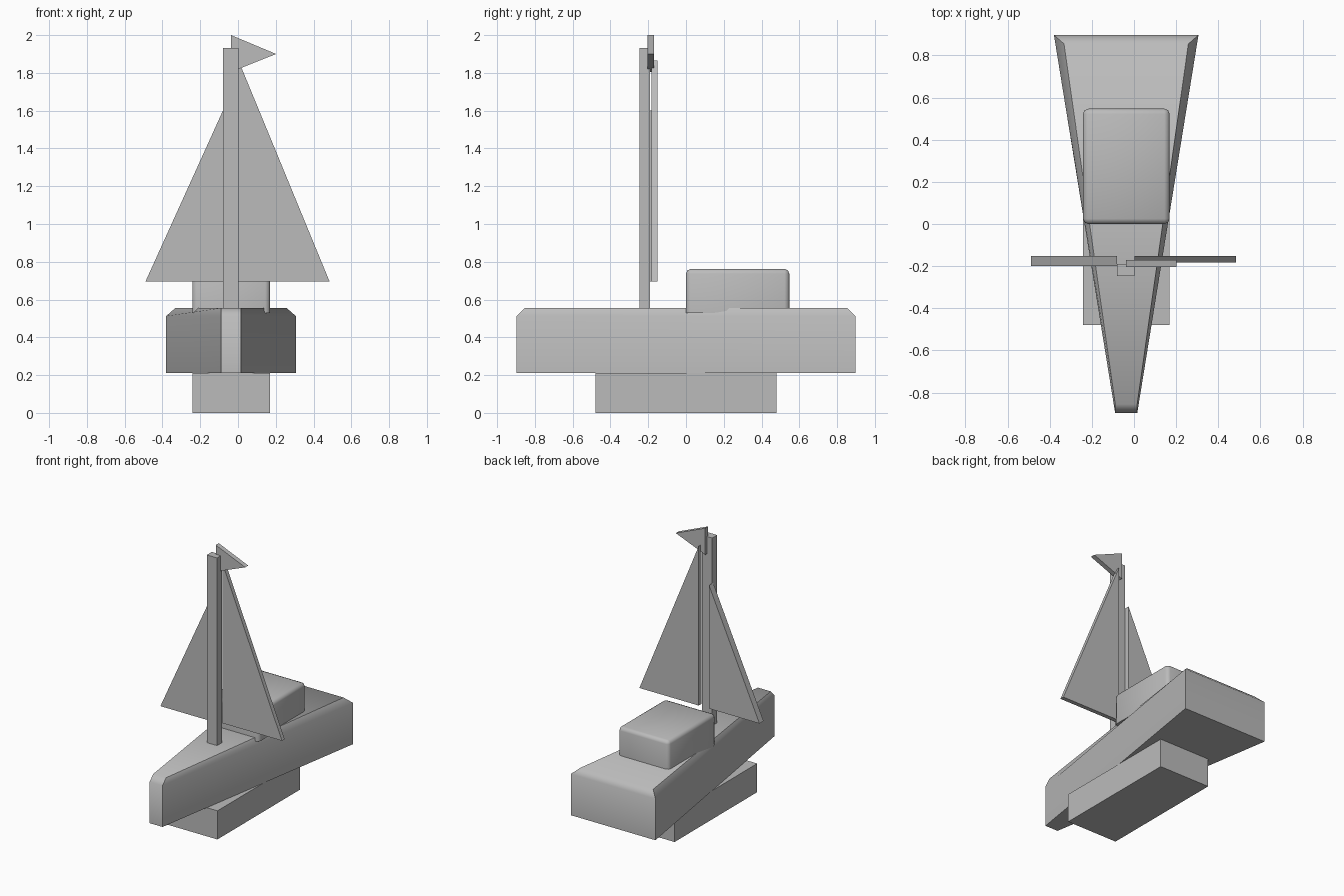
import bpy
import bmesh
import math

cube = bpy.data.objects.get("Cube")
if cube:
    bpy.data.objects.remove(cube, do_unlink=True)

CENTRE_X = -0.037

grey = bpy.data.materials.new("plain grey")
grey.use_nodes = True
colour = (0.5, 0.5, 0.5, 1)
grey.diffuse_color = colour
for node in grey.node_tree.nodes:
    if node.type == 'BSDF_PRINCIPLED':
        node.inputs["Base Color"].default_value = colour


def finish(name, bm, smooth=False):
    bmesh.ops.recalc_face_normals(bm, faces=bm.faces)
    mesh = bpy.data.meshes.new(name)
    bm.to_mesh(mesh)
    bm.free()
    mesh.materials.append(grey)
    obj = bpy.data.objects.new(name, mesh)
    bpy.context.collection.objects.link(obj)
    if smooth:
        bpy.ops.object.select_all(action='DESELECT')
        obj.select_set(True)
        bpy.context.view_layer.objects.active = obj
        bpy.ops.object.shade_smooth_by_angle(angle=math.radians(50))
    return obj


def box(x, y, z):
    """Box spanning the given (low, high) ranges."""
    bm = bmesh.new()
    bmesh.ops.create_cube(bm, size=1)
    for v in bm.verts:
        v.co = [(r[0] + r[1]) / 2 + c * (r[1] - r[0]) for r, c in zip((x, y, z), v.co)]
    return bm


def bevel_edges(bm, width, segments, rule):
    edges = [e for e in bm.edges if rule(*[v.co.z for v in e.verts])]
    bmesh.ops.bevel(bm, geom=edges, offset=width, segments=segments,
                    affect='EDGES', profile=0.5)


def sheet(name, outline, y):
    """Flat panel: an x-z outline given thickness along y."""
    bm = bmesh.new()
    face = bm.faces.new([bm.verts.new((px, y[0], pz)) for px, pz in outline])
    result = bmesh.ops.extrude_face_region(bm, geom=[face])
    for item in result["geom"]:
        if isinstance(item, bmesh.types.BMVert):
            item.co.y = y[1]
    return finish(name, bm)


# Hull: block with chamfered deck edges, tapered towards the bow
DECK = 0.555
hull = box((-0.343, 0.343), (-0.897, 0.897), (0.21, DECK))
bevel_edges(hull, 0.042, 1, lambda a, b: min(a, b) > 0.5)
for v in hull.verts:
    along = (v.co.y + 0.897) / 1.794
    v.co.x = CENTRE_X + v.co.x * (0.153 + 0.847 * along)
finish("hull", hull, smooth=True)

# Keel block under the hull
finish("keel", box((-0.242, 0.169), (-0.48, 0.478), (0, 0.21)))

# Cabin with softened top and corner edges
cabin = box((-0.242, 0.169), (0.0, 0.547), (0.53, 0.762))
bevel_edges(cabin, 0.025, 2, lambda a, b: max(a, b) > 0.7)
finish("cabin", cabin, smooth=True)

# Mast
finish("mast", box((-0.08, 0.003), (-0.247, -0.19), (0.54, 1.932)))

# Sails and pennant
sheet("right_sail", [(-0.49, 0.695), (-0.08, 0.695), (-0.08, 1.6)], (-0.2, -0.152))
sheet("left_sail", [(0.003, 0.695), (0.485, 0.695), (0.003, 1.865)], (-0.183, -0.152))
sheet("pennant", [(-0.037, 1.805), (0.202, 1.9), (-0.037, 2.0)], (-0.205, -0.17))
